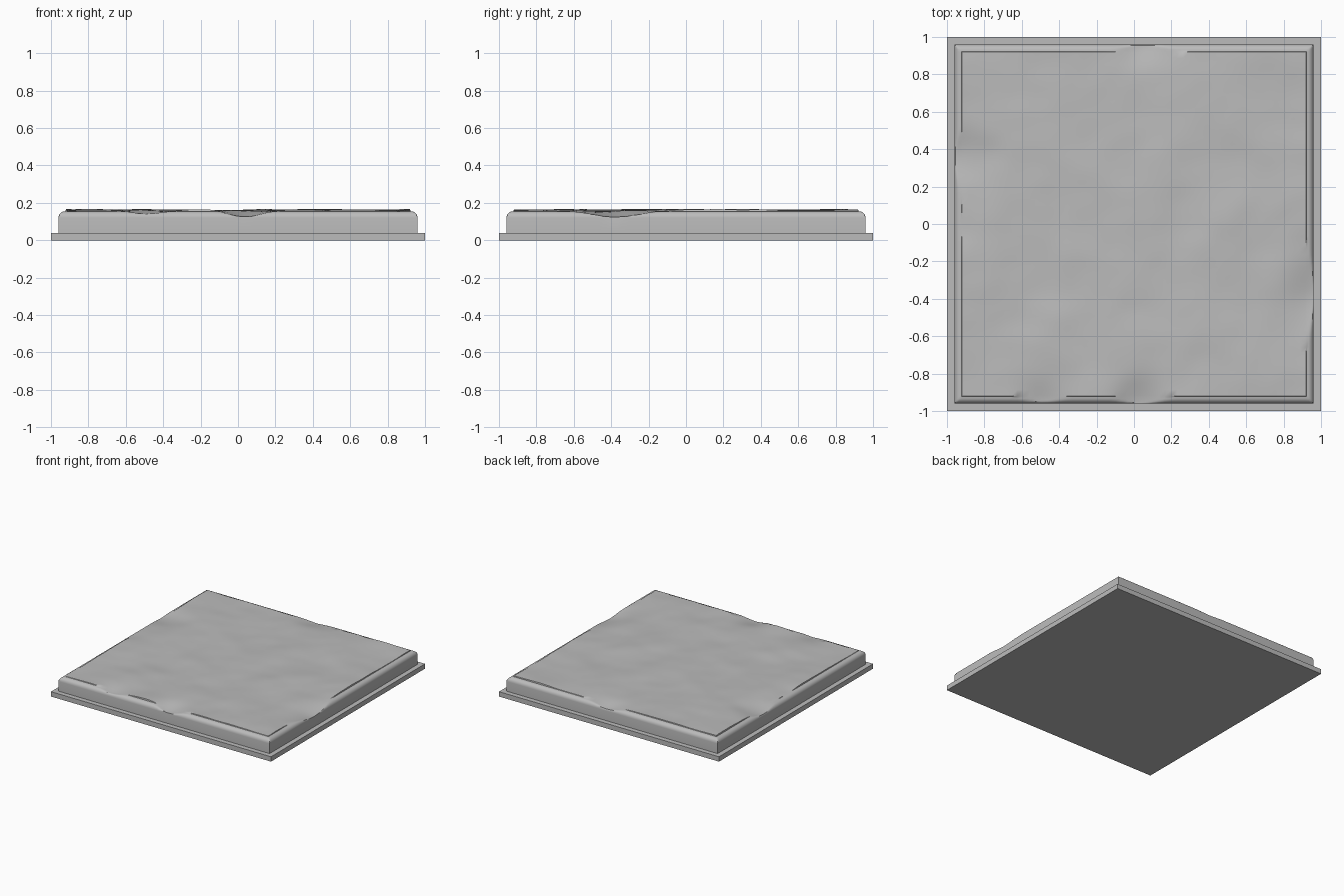
import bpy, bmesh, math
from mathutils import Vector, noise

cube = bpy.data.objects.get("Cube")
if cube:
    bpy.data.objects.remove(cube)

stone = bpy.data.materials.new("grey_stone")
stone.use_nodes = True
grey = (0.5, 0.5, 0.5, 1)
stone.diffuse_color = grey
stone.node_tree.nodes["Principled BSDF"].inputs["Base Color"].default_value = grey

BASE, HALF, RIM, SHOULDER, RADIUS = 0.04, 0.96, 0.92, 0.155, 0.035

# Worn hollows: centre x, centre y, spread x, spread y, depth
HOLLOWS = [(0.03, -0.98, 0.13, 0.16, 0.038), (-0.5, -0.96, 0.12, 0.1, 0.014),
           (0.98, -0.37, 0.16, 0.16, 0.038), (0.06, 0.98, 0.14, 0.12, 0.026),
           (-0.98, 0.35, 0.2, 0.12, 0.024), (-0.98, -0.05, 0.1, 0.1, 0.012)]


def worn_height(x, y):
    """Gently rippled surface with hollows along the rim."""
    z = 0.161 + 0.010 * noise.noise(Vector((x * 3.1, y * 3.1, 4.2)))
    z += 0.003 * noise.noise(Vector((x * 8, y * 8, 1.5)))
    for cx, cy, sx, sy, depth in HOLLOWS:
        z -= depth * math.exp(-((x - cx) / sx) ** 2 - ((y - cy) / sy) ** 2)
    return min(z, 0.172)


def top_height(x, y):
    """Worn surface inside the rim, rounded shoulder outside it."""
    z = worn_height(x, y)
    reach = max(abs(x), abs(y))
    if reach > RIM + 0.001:
        t = max(0, reach - (HALF - RADIUS)) / RADIUS
        z = min(z, SHOULDER - RADIUS * (1 - math.sqrt(max(0, 1 - t * t))))
    return z


def finish(bm, name):
    bmesh.ops.recalc_face_normals(bm, faces=bm.faces)
    mesh = bpy.data.meshes.new(name)
    bm.to_mesh(mesh)
    bm.free()
    mesh.materials.append(stone)
    obj = bpy.data.objects.new(name, mesh)
    bpy.context.collection.objects.link(obj)
    return obj


# Flat base plate
bm = bmesh.new()
bmesh.ops.create_cube(bm, size=1)
for v in bm.verts:
    v.co = (v.co.x * 2, v.co.y * 2, (v.co.z + 0.5) * BASE)
finish(bm, "base_plate")

# Slab with rounded shoulder and worn top, gridded more finely at the rim
inner = [-RIM + 2 * RIM * i / 56 for i in range(57)]
edge = [RIM + 0.002] + [HALF - RADIUS * (1 - math.sin(math.radians(a))) for a in (15, 30, 45, 60, 75, 90)]
coords = [-c for c in reversed(edge)] + inner + edge
n = len(coords)
bm = bmesh.new()
grid = [[bm.verts.new((x, y, top_height(x, y))) for y in coords] for x in coords]
for i in range(n - 1):
    for j in range(n - 1):
        bm.faces.new((grid[i][j], grid[i + 1][j], grid[i + 1][j + 1], grid[i][j + 1]))

# Slab sides and underside
rim = [e for e in bm.edges if e.is_boundary]
lower = bmesh.ops.extrude_edge_only(bm, edges=rim)["geom"]
for v in lower:
    if isinstance(v, bmesh.types.BMVert):
        v.co.z = BASE
bmesh.ops.holes_fill(bm, edges=[e for e in bm.edges if e.is_boundary], sides=0)
slab = finish(bm, "worn_slab")

bpy.ops.object.select_all(action="DESELECT")
slab.select_set(True)
bpy.context.view_layer.objects.active = slab
bpy.ops.object.shade_smooth_by_angle(angle=math.radians(35))
